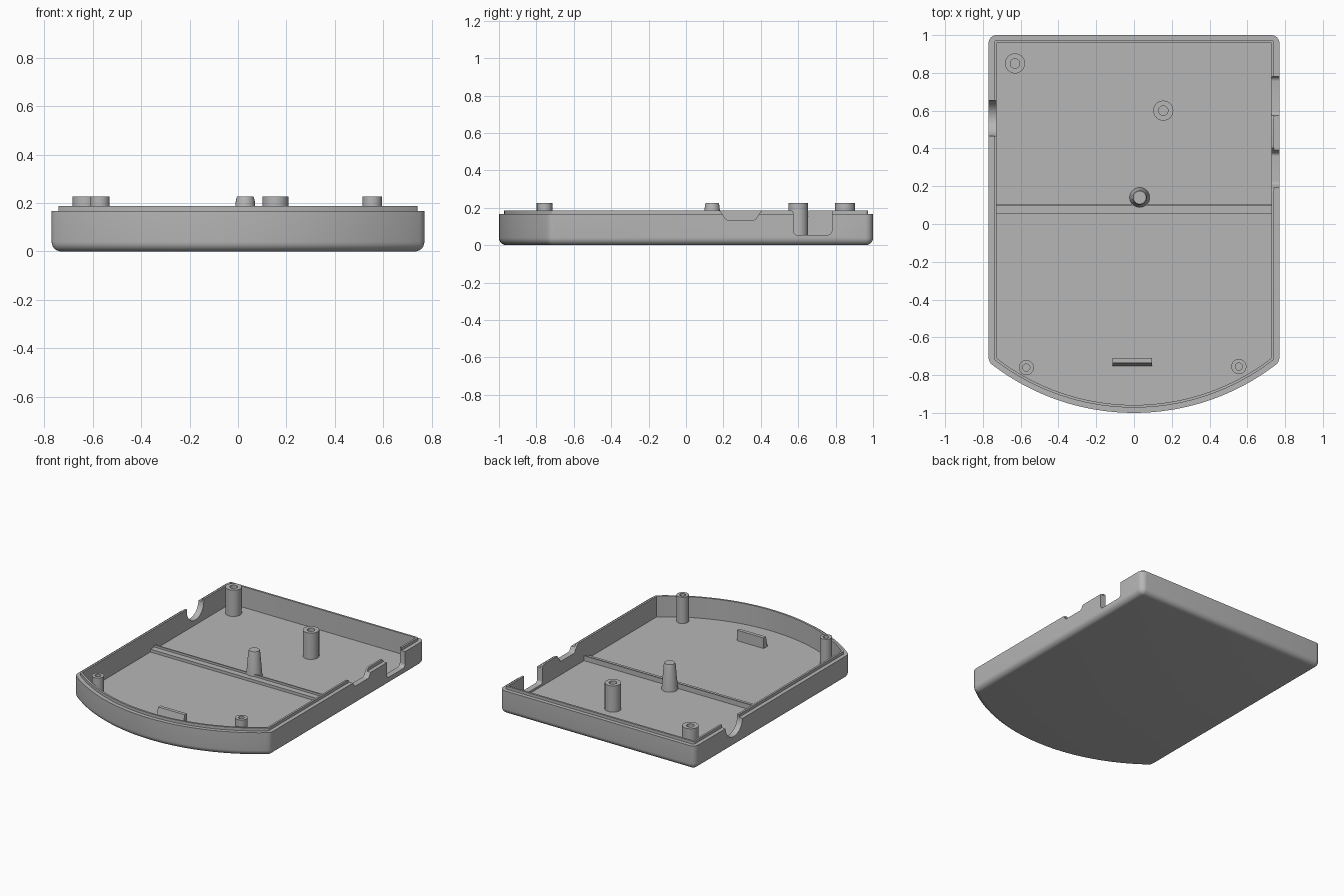
import bpy, bmesh, math

cube = bpy.data.objects.get("Cube")
if cube:
    bpy.data.objects.remove(cube, do_unlink=True)

plastic = bpy.data.materials.new("grey plastic")
plastic.use_nodes = True
GREY = (0.47, 0.47, 0.47, 1)
plastic.diffuse_color = GREY
plastic.node_tree.nodes["Principled BSDF"].inputs["Base Color"].default_value = GREY

HALF_W, BACK, FRONT_R, FRONT_CY = 0.77, 1.0, 1.233, 0.233
RIM, LIP, FLOOR, POST_TOP = 0.167, 0.187, 0.04, 0.227


def finish(name, bm, smooth=True):
    bmesh.ops.recalc_face_normals(bm, faces=bm.faces)
    mesh = bpy.data.meshes.new(name)
    bm.to_mesh(mesh)
    bm.free()
    mesh.materials.append(plastic)
    ob = bpy.data.objects.new(name, mesh)
    bpy.context.collection.objects.link(ob)
    if smooth:
        shade(ob)
    return ob


def shade(ob):
    bpy.ops.object.select_all(action='DESELECT')
    ob.select_set(True)
    bpy.context.view_layer.objects.active = ob
    bpy.ops.object.shade_smooth_by_angle(angle=math.radians(30))


def bridge(bm, a, b):
    n = len(a)
    for i in range(n):
        j = (i + 1) % n
        bm.faces.new((a[i], a[j], b[j], b[i]))


def outline(d):
    """Case outline moved inwards by d: square back, bowed front."""
    w, r = HALF_W - d, FRONT_R - d
    c = max(0.042 - d, 0.002)
    half = [(w - c + c * math.cos(t), BACK - d - c + c * math.sin(t))
            for t in [math.pi / 2 * (1 - i / 6) for i in range(7)]]
    # softened corner between side and bowed front
    a0 = math.asin(w / r)
    a1 = a0 - c * 0.6 / r
    corner = (w, FRONT_CY - r * math.cos(a0))
    start = (w, corner[1] + c * 0.6)
    end = (r * math.sin(a1), FRONT_CY - r * math.cos(a1))
    for i in range(5):
        t = i / 4
        half.append(tuple((1 - t) ** 2 * s + 2 * t * (1 - t) * m + t * t * e
                          for s, m, e in zip(start, corner, end)))
    for i in range(1, 17):
        a = a1 * (1 - i / 16)
        half.append((r * math.sin(a), FRONT_CY - r * math.cos(a)))
    return half + [(-x, y) for x, y in reversed(half[:-1])]


def prism(name, profile, x0, x1, smooth=False):
    """Extrude a (y, z) profile along x."""
    bm = bmesh.new()
    a, b = [[bm.verts.new((x, y, z)) for y, z in profile] for x in (x0, x1)]
    bridge(bm, a, b)
    bm.faces.new(a)
    bm.faces.new(b)
    return finish(name, bm, smooth)


def lathe(name, x, y, profile, sides=40):
    """Spin a (radius, z) profile and cap both ends."""
    bm = bmesh.new()
    rings = [[bm.verts.new((x + r * math.cos(k * math.tau / sides),
                            y + r * math.sin(k * math.tau / sides), z))
              for k in range(sides)] for r, z in profile]
    for a, b in zip(rings, rings[1:]):
        bridge(bm, a, b)
    bm.faces.new(rings[0])
    bm.faces.new(rings[-1])
    return finish(name, bm)


def arc(cy, cz, r, start, stop, steps=6):
    angles = [math.radians(start + (stop - start) * i / steps) for i in range(steps + 1)]
    return [(cy + r * math.cos(t), cz + r * math.sin(t)) for t in angles]


# Tray shell: rounded underside, wall, stepped lip, inner floor
E = 0.04
levels = [(E * (1 - math.sin(t)), E * (1 - math.cos(t)))
          for t in [math.pi / 2 * i / 6 for i in range(7)]]
levels += [(0, RIM), (0.028, RIM), (0.028, LIP), (0.042, LIP), (0.042, FLOOR)]
bm = bmesh.new()
loops = [[bm.verts.new((x, y, z)) for x, y in outline(d)] for d, z in levels]
for a, b in zip(loops, loops[1:]):
    bridge(bm, a, b)
bm.faces.new(loops[0])
bm.faces.new(loops[-1])
tray = finish("tray_shell", bm, False)

# Wall openings: deep port slot, shallow switch slot, round cable notch
TOP = 0.3
port = ([(0.555, TOP), (0.555, LIP)] + arc(0.555, LIP - 0.02, 0.02, 90, 0)
        + arc(0.595, 0.075, 0.02, 180, 270) + arc(0.755, 0.08, 0.025, 270, 360)
        + [(0.78, TOP)])
switch = ([(0.17, TOP), (0.17, LIP)] + arc(0.17, LIP - 0.02, 0.02, 90, 20)
          + arc(0.225, 0.155, 0.02, 200, 270) + arc(0.36, 0.155, 0.02, 270, 340)
          + arc(0.415, LIP - 0.02, 0.02, 160, 90) + [(0.415, TOP)])
cable = [(0.465, TOP)] + arc(0.56, 0.17, 0.095, 180, 360, 24) + [(0.655, TOP)]
for name, profile, x0, x1 in (("port_cutter", port, 0.65, 0.9),
                              ("switch_cutter", switch, 0.65, 0.9),
                              ("cable_cutter", cable, -0.9, -0.65)):
    cutter = prism(name, profile, x0, x1)
    cutter.hide_render = True
    mod = tray.modifiers.new(name, 'BOOLEAN')
    mod.operation, mod.solver, mod.object = 'DIFFERENCE', 'EXACT', cutter
    bpy.context.view_layer.objects.active = tray
    bpy.ops.object.modifier_apply(modifier=name)
    bpy.data.objects.remove(cutter, do_unlink=True)
shade(tray)

# Hollow screw posts
BASE = FLOOR - 0.01
for name, x, y, r, hole in (("back_right_post", -0.63, 0.85, 0.053, 0.025),
                            ("back_middle_post", 0.155, 0.6, 0.053, 0.025),
                            ("front_right_post", -0.57, -0.76, 0.04, 0.019),
                            ("front_left_post", 0.555, -0.755, 0.04, 0.019)):
    lathe(name, x, y, [(r, BASE), (r, POST_TOP), (hole, POST_TOP), (hole, 0.1)])

# Tapered support peg
lathe("tapered_peg", 0.03, 0.14,
      [(0.054, BASE), (0.039, 0.21), (0.034, POST_TOP)])

# Cross rib with a raised back edge
prism("cross_rib", [(0.055, BASE), (0.055, 0.06), (0.097, 0.06), (0.097, 0.075),
                    (0.106, 0.075), (0.106, BASE)], -0.735, 0.735)

# Wedge-shaped stop near the front
prism("front_stop", [(-0.755, BASE), (-0.735, 0.115), (-0.71, 0.115), (-0.71, BASE)],
      -0.115, 0.095)
